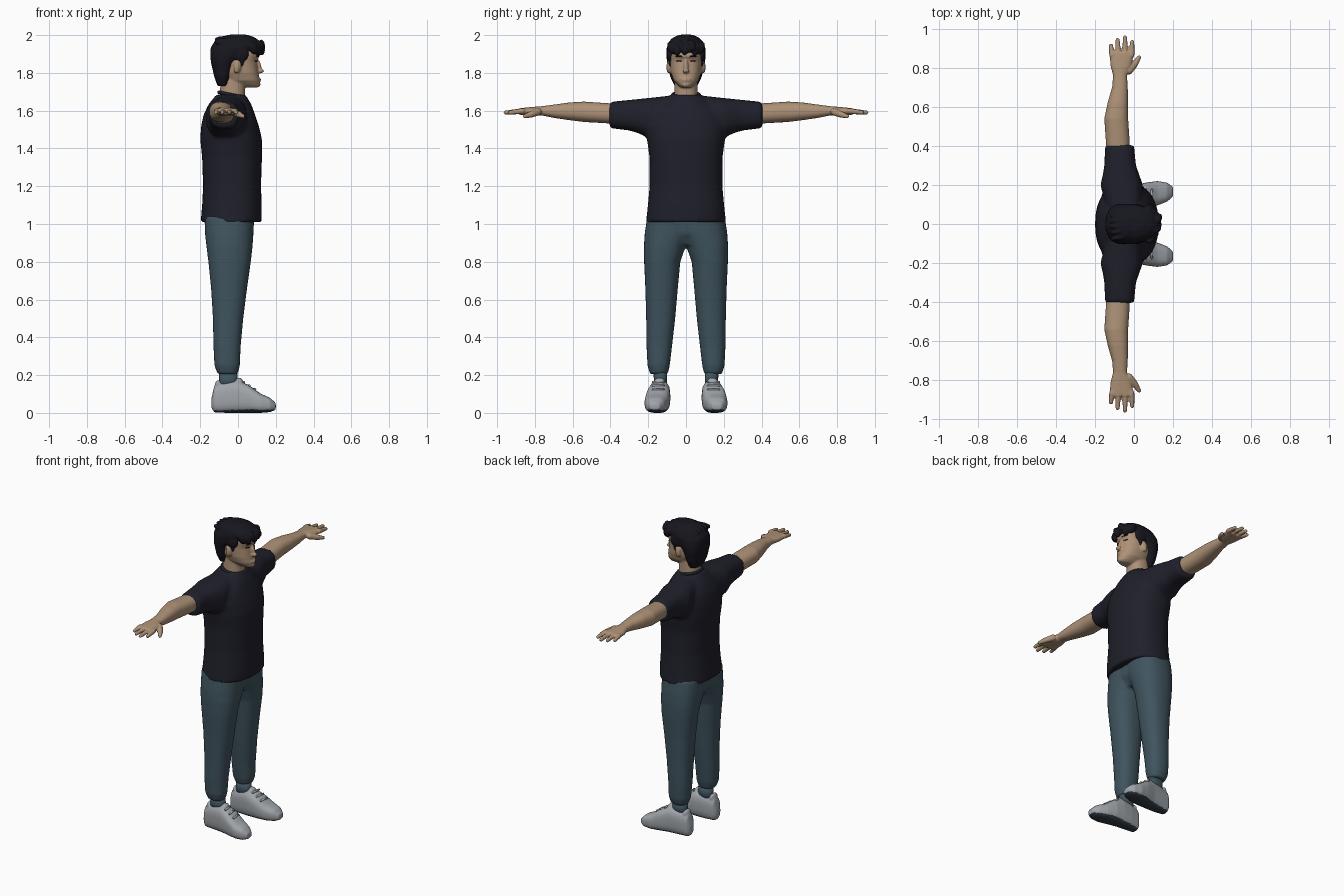
import bpy, bmesh, math
from mathutils import Matrix, Vector, Euler

if "Cube" in bpy.data.objects:
    bpy.data.objects.remove(bpy.data.objects["Cube"])


def material(name, rgb):
    m = bpy.data.materials.new(name)
    m.use_nodes = True
    m.diffuse_color = (*rgb, 1)
    m.node_tree.nodes["Principled BSDF"].inputs["Base Color"].default_value = (*rgb, 1)
    return m


SKIN = material("skin", (0.42, 0.285, 0.185))
SHIRT = material("dark navy cloth", (0.014, 0.014, 0.024))
HAIR = material("black hair", (0.008, 0.008, 0.013))
DENIM = material("slate blue cloth", (0.05, 0.088, 0.112))
SHOE = material("light grey shoe", (0.35, 0.375, 0.4))
SOLE = material("dark sole", (0.03, 0.042, 0.054))


def loft(bm, axis, sections, power=2.3, flip=1, n=32):
    """Closed tube; each section is position, then low/high on the two other axes."""
    rings = []
    for pos, a0, a1, b0, b1 in sections:
        ring = []
        for i in range(n):
            t = math.tau * i / n
            c, s = math.cos(t), math.sin(t)
            a = (a0 + a1) / 2 + (a1 - a0) / 2 * math.copysign(abs(c) ** (2 / power), c)
            b = (b0 + b1) / 2 + (b1 - b0) / 2 * math.copysign(abs(s) ** (2 / power), s)
            p = {"z": (a, b, pos), "y": (a, pos, b), "x": (pos, a, b)}[axis]
            ring.append(bm.verts.new((p[0], p[1] * flip, p[2])))
        rings.append(ring)
    faces = [bm.faces.new(rings[0]), bm.faces.new(rings[-1])]
    for r, q in zip(rings, rings[1:]):
        for i in range(n):
            j = (i + 1) % n
            faces.append(bm.faces.new((r[i], r[j], q[j], q[i])))
    bmesh.ops.recalc_face_normals(bm, faces=faces)


def blob(bm, center, radii, rot=(0, 0, 0)):
    m = Matrix.Translation(center) @ Euler(rot).to_matrix().to_4x4() @ Matrix.Diagonal((*radii, 1))
    bmesh.ops.create_uvsphere(bm, u_segments=20, v_segments=12, radius=1, matrix=m)


def capsule(bm, p, q, r0, r1):
    p, q = Vector(p), Vector(q)
    turn = (q - p).to_track_quat("Z", "Y").to_matrix().to_4x4()
    bmesh.ops.create_cone(bm, cap_ends=True, segments=16, radius1=r0, radius2=r1,
                          depth=(q - p).length, matrix=Matrix.Translation((p + q) / 2) @ turn)
    blob(bm, p, (r0,) * 3)
    blob(bm, q, (r1,) * 3)


def finish(name, bm, mat, voxel=0, smooth=4, mirror=False):
    """Turn the solids into one object, blending them when a voxel size is given."""
    me = bpy.data.meshes.new(name)
    bm.to_mesh(me)
    bm.free()
    ob = bpy.data.objects.new(name, me)
    bpy.context.collection.objects.link(ob)
    me.materials.append(mat)
    bpy.context.view_layer.objects.active = ob
    if voxel:
        mod = ob.modifiers.new("blend", "REMESH")
        mod.mode, mod.voxel_size = "VOXEL", voxel
        bpy.ops.object.modifier_apply(modifier="blend")
        mod = ob.modifiers.new("soften", "SMOOTH")
        mod.factor, mod.iterations = 0.5, smooth
        bpy.ops.object.modifier_apply(modifier="soften")
    for f in ob.data.polygons:
        f.use_smooth = True
    if mirror:
        ob.modifiers.new("mirror", "MIRROR").use_axis = (False, True, False)
    return ob


# Shirt: torso with two short sleeves
bm = bmesh.new()
torso = [(1.01, -.198, .126, .212), (1.1, -.19, .126, .202), (1.2, -.185, .122, .193),
         (1.35, -.19, .127, .193), (1.45, -.2, .127, .207), (1.52, -.195, .11, .217),
         (1.58, -.182, .09, .2), (1.635, -.155, .07, .14), (1.685, -.115, .04, .08)]
loft(bm, "z", [(z, a, b, -w, w) for z, a, b, w in torso])
sleeve = [(.04, -.13, .04, 1.48, 1.685), (.2, -.172, .045, 1.455, 1.667),
          (.25, -.16, .028, 1.48, 1.662), (.3, -.152, .01, 1.495, 1.657),
          (.405, -.148, 0, 1.508, 1.646)]
for side in (1, -1):
    loft(bm, "y", sleeve, 2.5, side)
finish("shirt", bm, SHIRT, .011, 5)

# Ribbed collar
bpy.ops.mesh.primitive_torus_add(major_radius=.071, minor_radius=.009, major_segments=40,
                                 location=(-.031, 0, 1.683), rotation=(0, .2, 0))
collar = bpy.context.object
collar.name = "collar"
collar.data.materials.append(SHIRT)
bpy.ops.object.shade_smooth()

# Trousers: pelvis with two tapered legs
bm = bmesh.new()
loft(bm, "z", [(1.04, -.178, .082, -.2, .2), (.95, -.172, .076, -.2, .2),
               (.89, -.13, .04, -.06, .06)])
leg = [(1.04, -.178, .086, -.05, .205), (.95, -.175, .082, -.04, .219),
       (.88, -.167, .077, .002, .223), (.8, -.157, .068, .03, .222),
       (.65, -.142, .047, .044, .215), (.5, -.133, .028, .057, .211),
       (.35, -.13, .014, .074, .209), (.25, -.125, .01, .086, .204),
       (.205, -.108, -.002, .097, .19)]
for side in (1, -1):
    loft(bm, "z", leg, 2.3, side)
finish("trousers", bm, DENIM, .01, 4)

# Ankle cuffs
bm = bmesh.new()
loft(bm, "z", [(.12, -.1, 0, .1, .168), (.22, -.1, -.004, .1, .172)])
finish("ankle_cuffs", bm, DENIM, mirror=True)

# Shoes with dark undersides
bm = bmesh.new()
loft(bm, "x", [(-.14, .118, .16, .025, .08), (-.125, .1, .178, .002, .145),
               (-.06, .088, .188, 0, .165), (0, .083, .197, 0, .172), (.06, .083, .212, 0, .146),
               (.12, .095, .22, 0, .102), (.17, .115, .212, .004, .08),
               (.2, .14, .19, .016, .052)], 2.8)
blob(bm, (.005, .14, .165), (.022, .03, .022), (0, -.3, 0))
blob(bm, (-.105, .138, .15), (.016, .035, .025))
shoes = finish("shoes", bm, SHOE, .007, 3, True)
shoes.data.materials.append(SOLE)
for f in shoes.data.polygons:
    f.material_index = int(f.normal.z < -.6 and f.center.z < .025)

# Shoe laces
bm = bmesh.new()
for i in range(3):
    x, z = .025 + .03 * i, .163 - .019 * i
    capsule(bm, (x, .118, z), (x + .006, .175, z), .006, .006)
finish("shoe_laces", bm, SHOE, mirror=True)

# Arms with palms, fingers and thumbs
bm = bmesh.new()
loft(bm, "y", [(.37, -.14, -.02, 1.53, 1.637), (.45, -.146, -.024, 1.535, 1.642),
               (.54, -.152, -.03, 1.54, 1.648), (.62, -.135, -.03, 1.55, 1.643),
               (.7, -.112, -.032, 1.562, 1.632), (.76, -.107, -.036, 1.574, 1.624),
               (.81, -.12, -.014, 1.574, 1.62), (.88, -.126, .001, 1.578, 1.613)])
for x, spread, tip in ((-.112, -.006, .913), (-.08, -.004, .942), (-.046, 0, .955), (-.013, .004, .932)):
    capsule(bm, (x, .865, 1.598), (x + spread, tip, 1.59), .0155, .011)
capsule(bm, (-.025, .785, 1.593), (.005, .82, 1.58), .02, .017)
capsule(bm, (.005, .82, 1.58), (.026, .853, 1.57), .017, .011)
finish("arms", bm, SKIN, .005, 3, True)

# Head: neck, skull, jaw and raised features
bm = bmesh.new()
skull = [(1.722, .02, .1, .025), (1.735, -.03, .115, .043), (1.76, -.07, .115, .066),
         (1.8, -.1, .108, .08), (1.86, -.12, .1, .086), (1.9, -.125, .112, .087),
         (1.95, -.1, .092, .076), (1.98, -.06, .05, .045)]
loft(bm, "z", [(z, a, b, -w, w) for z, a, b, w in skull], 2.4)
loft(bm, "z", [(1.6, -.115, .045, -.075, .075), (1.68, -.097, .037, -.062, .062),
               (1.79, -.09, .035, -.06, .06)])
blob(bm, (.112, 0, 1.835), (.012, .012, .036), (0, -.2, 0))
blob(bm, (.118, 0, 1.81), (.02, .017, .012))
blob(bm, (.1, 0, 1.888), (.014, .05, .01))
blob(bm, (.112, 0, 1.767), (.01, .026, .005))
blob(bm, (.112, 0, 1.757), (.01, .022, .005))
blob(bm, (.1, 0, 1.738), (.02, .024, .015))
for side in (1, -1):
    blob(bm, (-.003, side * .091, 1.833), (.02, .012, .036), (0, .15, side * -.3))
finish("head", bm, SKIN, .0055, 3)

# Eyes and eyebrows
bm = bmesh.new()
blob(bm, (.096, .036, 1.863), (.004, .016, .003), (0, 0, .4))
blob(bm, (.105, .038, 1.888), (.004, .022, .004), (0, 0, .35))
finish("eyes_and_eyebrows", bm, HAIR, mirror=True)

# Hair: main volume, sideburns and fringe locks
bm = bmesh.new()
mass = [(1.73, -.108, -.05, .06), (1.78, -.126, -.035, .084), (1.85, -.142, -.01, .099),
        (1.885, -.147, .03, .104), (1.92, -.146, .06, .104), (1.935, -.144, .112, .102),
        (1.965, -.125, .12, .09), (1.988, -.09, .088, .066), (2.002, -.05, .05, .035)]
loft(bm, "z", [(z, a, b, -w, w) for z, a, b, w in mass])
for side in (1, -1):
    blob(bm, (.012, side * .08, 1.9), (.045, .022, .045))
    blob(bm, (.02, side * .084, 1.865), (.012, .01, .035))
for i in range(7):
    y = -.08 + .0267 * i
    blob(bm, (.118 - 5.5 * y * y, y, 1.94 - .014 * (i % 2) - 1.5 * y * y),
         (.024, .017, .036), (.35 * (1 if i < 3 else -1), -.35, 0))
blob(bm, (.13, .03, 1.948), (.013, .018, .034), (.5, -.25, 0))
for i in range(5):
    blob(bm, (-.03, -.06 + .03 * i, 1.966 - 3 * (i * .03 - .06) ** 2), (.1, .016, .028), (0, .12, .2))
finish("hair", bm, HAIR, .006, 3)
